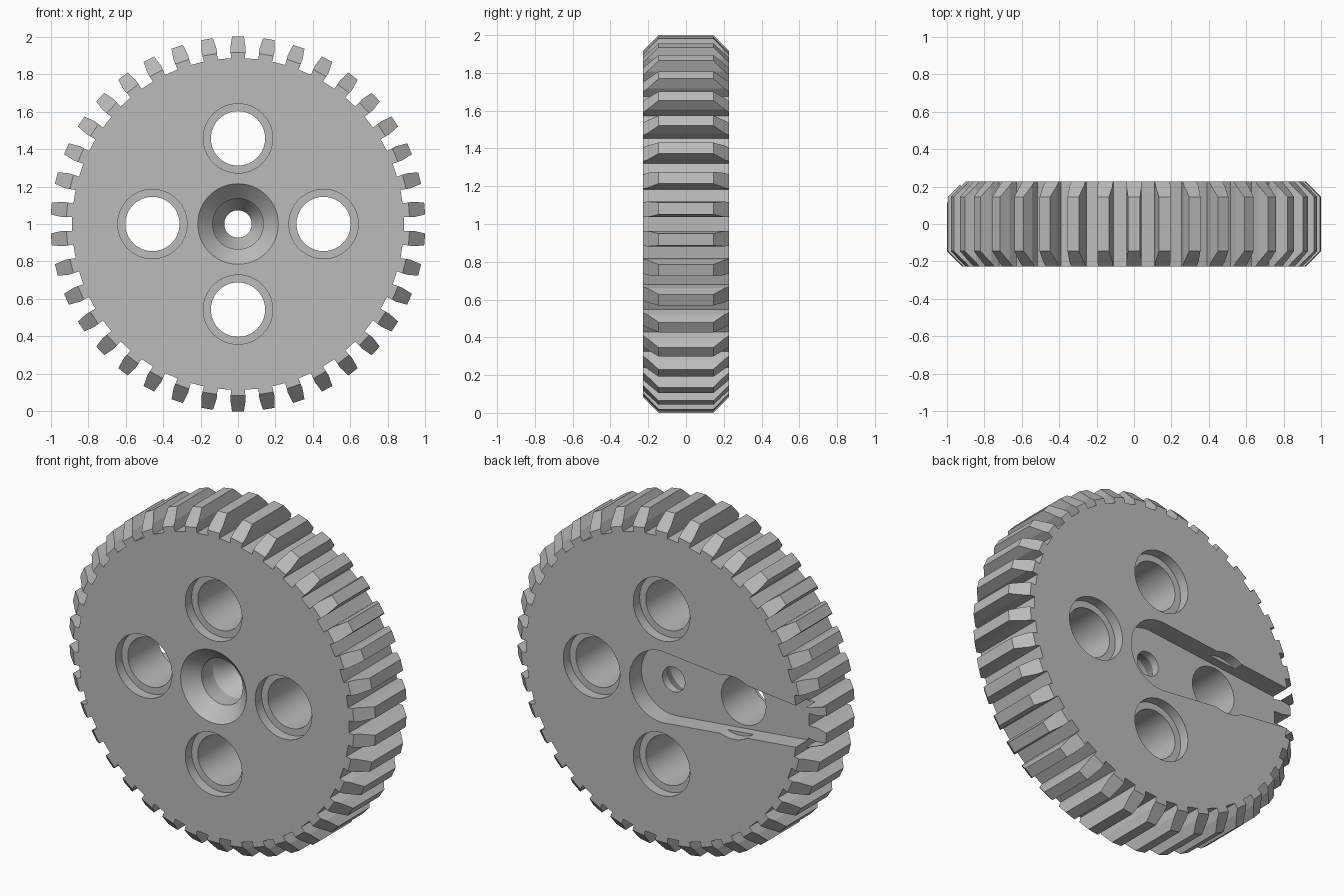
import bpy, bmesh, math
from math import sin, cos, pi

if "Cube" in bpy.data.objects:
    bpy.data.objects.remove(bpy.data.objects["Cube"], do_unlink=True)

TEETH = 38
HALF = 0.228      # half thickness
FLOOR = 0.115     # slot floor
AXLE_Z = 1.0

grey = bpy.data.materials.new("plain_grey")
grey.use_nodes = True
colour = (0.5, 0.5, 0.5, 1)
grey.diffuse_color = colour
grey.node_tree.nodes["Principled BSDF"].inputs["Base Color"].default_value = colour


def finish(name, bm):
    bmesh.ops.recalc_face_normals(bm, faces=bm.faces)
    mesh = bpy.data.meshes.new(name)
    bm.to_mesh(mesh)
    bm.free()
    mesh.materials.append(grey)
    obj = bpy.data.objects.new(name, mesh)
    obj.location.z = AXLE_Z
    bpy.context.collection.objects.link(obj)
    return obj


def prism(name, outline, y0, y1):
    """Extrude an (x, z) outline along y."""
    bm = bmesh.new()
    near = bm.faces.new([bm.verts.new((x, y0, z)) for x, z in outline])
    far = bmesh.ops.extrude_face_region(bm, geom=[near])["geom"]
    verts = [v for v in far if isinstance(v, bmesh.types.BMVert)]
    bmesh.ops.translate(bm, verts=verts, vec=(0, y1 - y0, 0))
    return finish(name, bm)


def turned(name, profile, sides=64, at=(0, 0), phase=0.0):
    """Solid of revolution about y from (radius, y) points, with flat ends."""
    bm = bmesh.new()
    angles = [phase + 2 * pi * i / sides for i in range(sides)]
    rings = [[bm.verts.new((at[0] + r * sin(a), y, at[1] + r * cos(a))) for a in angles]
             for r, y in profile]
    for a, b in zip(rings, rings[1:]):
        for i in range(sides):
            j = (i + 1) % sides
            bm.faces.new((a[i], a[j], b[j], b[i]))
    bm.faces.new(rings[0])
    bm.faces.new(rings[-1])
    return finish(name, bm)


def carve(target, tool, operation="DIFFERENCE"):
    bpy.context.view_layer.objects.active = target
    mod = target.modifiers.new("carve", "BOOLEAN")
    mod.operation = operation
    mod.solver = "EXACT"
    mod.object = tool
    bpy.ops.object.modifier_apply(modifier=mod.name)
    bpy.data.objects.remove(tool, do_unlink=True)


# Toothed outline: each tooth bulges slightly and narrows to its tip
root = 0.885
half_tooth = [(-0.037, root), (-0.041, 0.94), (-0.027, 1.03)]
tooth = half_tooth + [(-x, r) for x, r in reversed(half_tooth)]
outline = []
for i in range(TEETH):
    a = 2 * pi * i / TEETH
    outline += [(x * cos(a) + r * sin(a), r * cos(a) - x * sin(a)) for x, r in tooth]
    mid = a + pi / TEETH
    outline.append((root * sin(mid), root * cos(mid)))
gear = prism("gear_wheel", outline, -HALF, HALF)

# Bevelled blank trims the tooth tips, one flat facet per tooth
k = 1 / cos(pi / TEETH)
blank = turned("blank", [(0.915 * k, -HALF - 0.001), (k, -0.145), (k, 0.145),
                         (0.915 * k, HALF + 0.001)], TEETH, phase=pi / TEETH)
carve(gear, blank, "INTERSECT")

# Four counterbored through holes
for i in range(4):
    at = (0.457 * cos(i * pi / 2), 0.457 * sin(i * pi / 2))
    step = HALF - 0.06
    carve(gear, turned("bore", [(0.185, -0.3), (0.185, -step), (0.145, -step),
                                (0.145, step), (0.185, step), (0.185, 0.3)], at=at))

# Keyhole slot in the back, round at the axle and tapering out to the rim
slot_r = 0.21
arc = [(slot_r * cos(t), slot_r * sin(t))
       for t in (-1.67 + 3.34 * i / 32 for i in range(33))]
slot = arc + [(-1.2, 0.09), (-1.2, -0.09)]
carve(gear, prism("slot", slot, FLOOR, 0.3))

# Central countersunk socket with a small hole through to the slot
carve(gear, turned("socket", [(0.225, -HALF - 0.01), (0.135, -HALF + 0.08),
                              (0.135, -0.04), (0.073, 0.07), (0.073, 0.2)]))

bpy.ops.object.select_all(action="DESELECT")
gear.select_set(True)
bpy.context.view_layer.objects.active = gear
bpy.ops.object.shade_smooth_by_angle(angle=math.radians(9))
